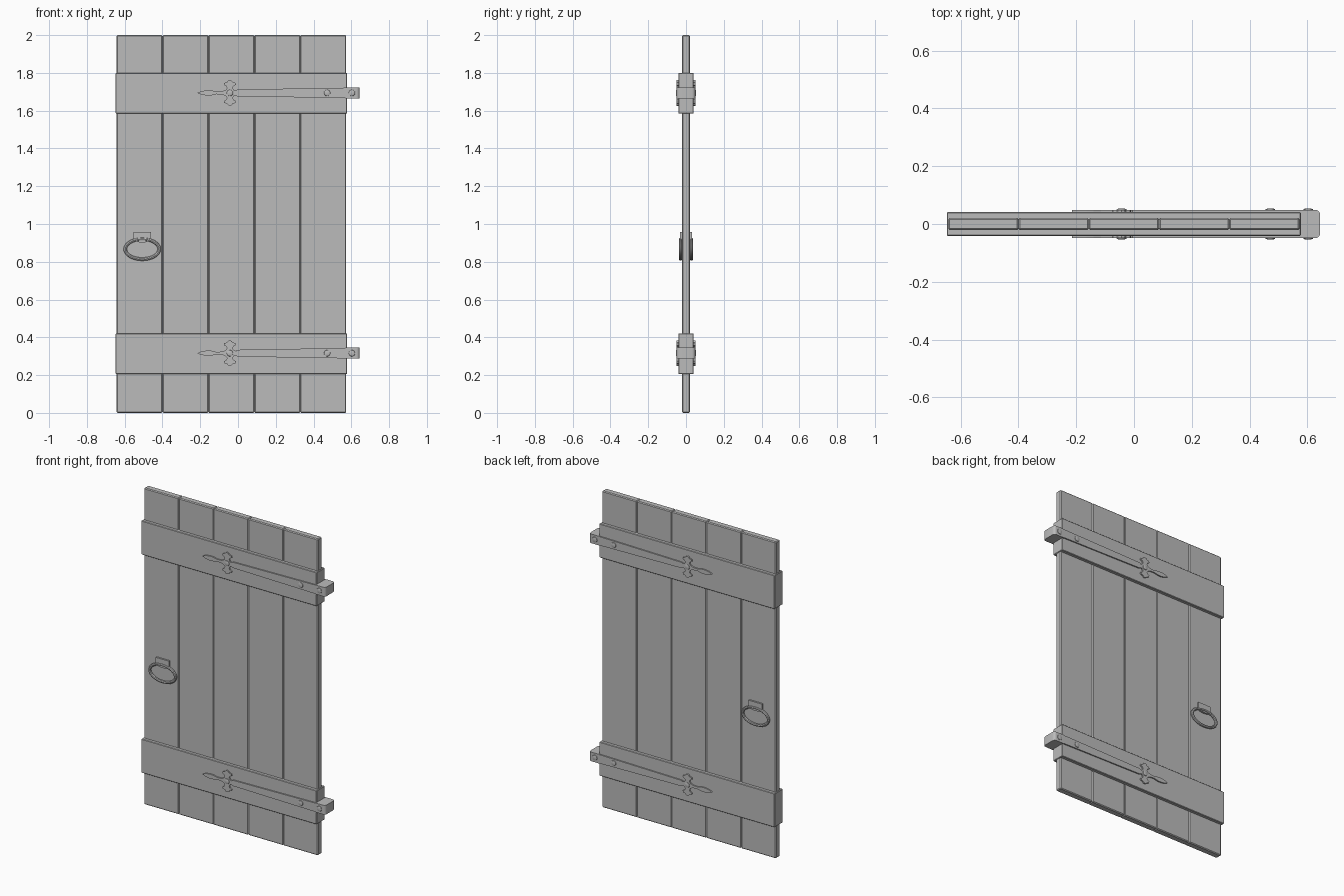
import bpy, bmesh, math
from mathutils import Vector

if "Cube" in bpy.data.objects:
    bpy.data.objects.remove(bpy.data.objects["Cube"])

grey = bpy.data.materials.new("plain grey")
grey.diffuse_color = (0.5, 0.5, 0.5, 1)
grey.use_nodes = True
grey.node_tree.nodes["Principled BSDF"].inputs["Base Color"].default_value = grey.diffuse_color


def finish(name, bm, bevel=0, smooth=False):
    bmesh.ops.recalc_face_normals(bm, faces=bm.faces)
    me = bpy.data.meshes.new(name)
    bm.to_mesh(me)
    bm.free()
    me.materials.append(grey)
    ob = bpy.data.objects.new(name, me)
    bpy.context.collection.objects.link(ob)
    if bevel:
        mod = ob.modifiers.new("bevel", 'BEVEL')
        mod.width = bevel
        mod.segments = 1
    if smooth:
        bpy.ops.object.select_all(action='DESELECT')
        ob.select_set(True)
        bpy.context.view_layer.objects.active = ob
        bpy.ops.object.shade_smooth_by_angle(angle=math.radians(35))
    return ob


def box(name, x0, x1, y0, y1, z0, z1, bevel=0):
    bm = bmesh.new()
    bmesh.ops.create_cube(bm, size=1)
    for v in bm.verts:
        v.co = Vector(((x0 + x1) / 2 + v.co.x * (x1 - x0),
                       (y0 + y1) / 2 + v.co.y * (y1 - y0),
                       (z0 + z1) / 2 + v.co.z * (z1 - z0)))
    return finish(name, bm, bevel)


def prism(name, points, offset, smooth=False):
    """Extrude a closed outline of 3D points along an offset."""
    bm = bmesh.new()
    face = bm.faces.new([bm.verts.new(p) for p in points])
    out = bmesh.ops.extrude_face_region(bm, geom=[face])
    for g in out["geom"]:
        if isinstance(g, bmesh.types.BMVert):
            g.co += Vector(offset)
    return finish(name, bm, smooth=smooth)


# Vertical boards, side by side with chamfered edges
left, right, count = -0.643, 0.573, 5
step = (right - left) / count
for i in range(count):
    box(f"board_{i + 1}", left + i * step, left + (i + 1) * step,
        -0.021, 0.021, 0, 2, 0.005)

# Upper half of the strap outline: pointed leaf, side lobe, tapering bar
half = [(-0.195, 0.009), (-0.165, 0.014), (-0.14, 0.013), (-0.115, 0.007),
        (-0.085, 0.008), (-0.066, 0.015), (-0.058, 0.026), (-0.062, 0.036),
        (-0.075, 0.043), (-0.073, 0.053), (-0.058, 0.057), (-0.052, 0.065),
        (-0.043, 0.068), (-0.034, 0.065), (-0.028, 0.057), (-0.013, 0.053),
        (-0.011, 0.043), (-0.024, 0.036), (-0.028, 0.026), (-0.022, 0.015),
        (-0.010, 0.012), (-0.005, 0.018), (0.60, 0.028)]
outline = [(-0.215, 0)] + half + [(x, -z) for x, z in reversed(half)]

# Plan outline of the hinge end, rounded on the outside
end = [(0.57, -0.049)]
for sy, a0 in ((-1, -90), (1, 0)):
    for k in range(6):
        a = math.radians(a0 + k * 18)
        end.append((0.627 + 0.017 * math.cos(a), sy * 0.032 + 0.017 * math.sin(a)))
end.append((0.57, 0.049))

for label, zb, zs in (("lower", 0.313, 0.316), ("upper", 1.692, 1.694)):
    box(f"{label}_batten", -0.648, 0.578, -0.041, 0.041, zb - 0.107, zb + 0.107, 0.003)
    prism(f"{label}_hinge_end", [(x, y, zs - 0.029) for x, y in end],
          (0, 0, 0.058), True)
    for side, s in (("front", -1), ("back", 1)):
        prism(f"{label}_{side}_strap", [(x, s * 0.038, zs + z) for x, z in outline],
              (0, s * 0.011, 0))
        # Rivets: low domes with a flat top
        for n, x in enumerate((-0.043, 0.472, 0.603)):
            bm = bmesh.new()
            rings = []
            for r, y in ((0.018, 0.047), (0.016, 0.0515), (0.010, 0.0535)):
                rings.append([bm.verts.new((x + r * math.cos(k * math.tau / 12), s * y,
                                            zs + r * math.sin(k * math.tau / 12)))
                              for k in range(12)])
            for a, b in zip(rings, rings[1:]):
                for k in range(12):
                    bm.faces.new((a[k], a[k - 1], b[k - 1], b[k]))
            bm.faces.new(rings[-1])
            finish(f"{label}_{side}_rivet_{n + 1}", bm, smooth=True)

# Oval pull ring and its mount on each side
cx, cz = -0.507, 0.867
for side, s in (("front", -1), ("back", 1)):
    bm = bmesh.new()
    n, m, t = 40, 8, 0.009
    loops = []
    for i in range(n):
        a = i * math.tau / n
        loops.append([])
        for j in range(m):
            b = j * math.tau / m
            d = t * math.cos(b)
            loops[i].append(bm.verts.new((cx + (0.090 + d) * math.cos(a),
                                          s * (0.029 + 0.008 * math.sin(b)),
                                          cz + (0.053 + d) * math.sin(a))))
    for i in range(n):
        for j in range(m):
            bm.faces.new((loops[i - 1][j - 1], loops[i][j - 1],
                          loops[i][j], loops[i - 1][j]))
    finish(f"{side}_pull_ring", bm, smooth=True)

    # Mount with a flat top and a curved lower edge
    pts = [(cx - 0.046, s * 0.019, 0.957), (cx + 0.046, s * 0.019, 0.957)]
    for k in range(9):
        a = math.pi * k / 8
        pts.append((cx + 0.046 * math.cos(a), s * 0.019, 0.918 - 0.016 * math.sin(a)))
    prism(f"{side}_ring_mount", pts, (0, s * 0.013, 0))
